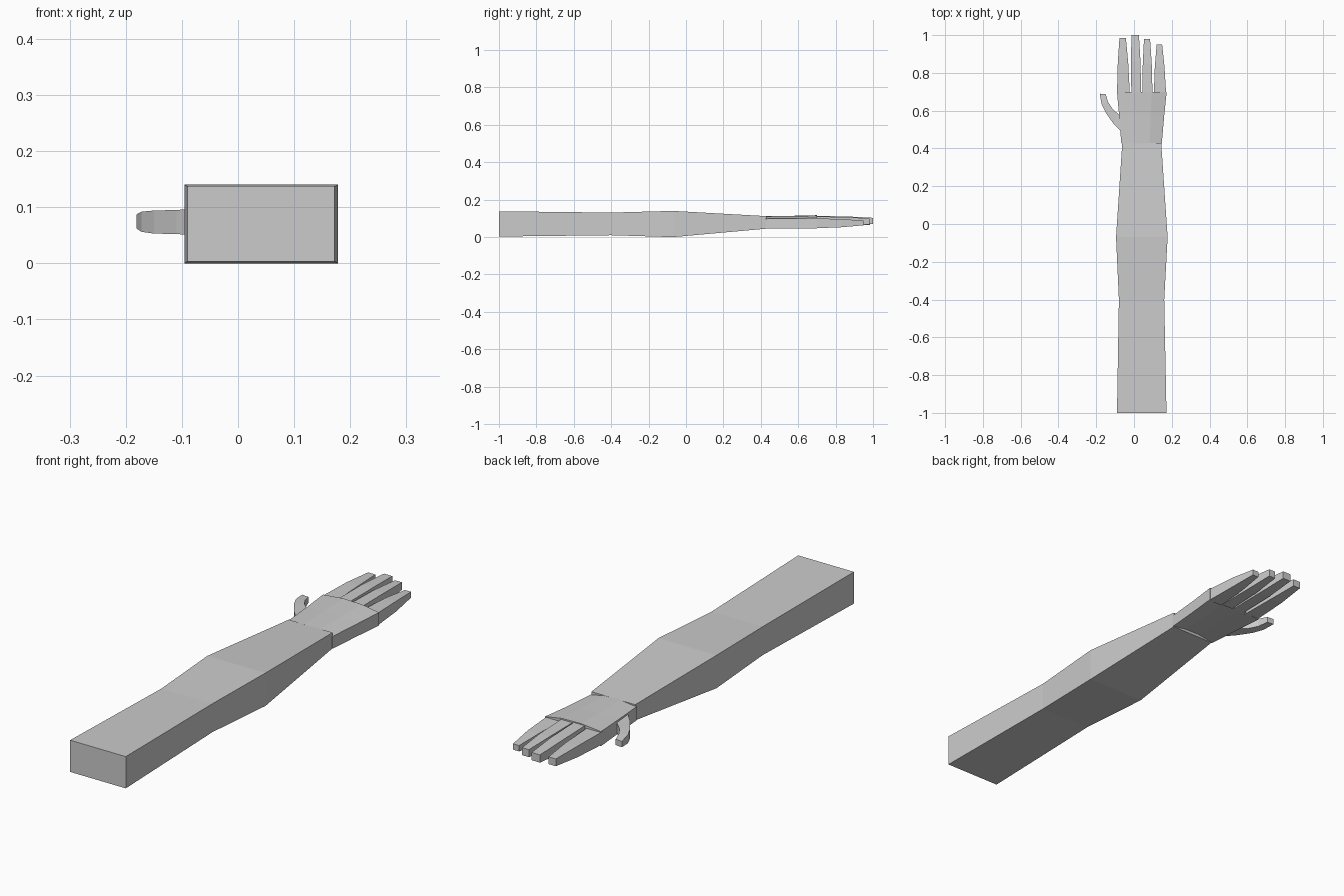
import bpy, bmesh

# Remove the default object
if "Cube" in bpy.data.objects:
    bpy.data.objects.remove(bpy.data.objects["Cube"], do_unlink=True)

grey = bpy.data.materials.new("plain_grey")
grey.use_nodes = True
colour = (0.6, 0.6, 0.6, 1)
grey.diffuse_color = colour
grey.node_tree.nodes["Principled BSDF"].inputs["Base Color"].default_value = colour


def loft(name, rings):
    """Bridge closed rings of equal point counts and cap both ends."""
    bm = bmesh.new()
    loops = [[bm.verts.new(p) for p in ring] for ring in rings]
    n = len(loops[0])
    for a, b in zip(loops, loops[1:]):
        for i in range(n):
            j = (i + 1) % n
            bm.faces.new((a[i], a[j], b[j], b[i]))
    bm.faces.new(loops[0])
    bm.faces.new(loops[-1])
    bmesh.ops.recalc_face_normals(bm, faces=bm.faces[:])
    mesh = bpy.data.meshes.new(name)
    bm.to_mesh(mesh)
    bm.free()
    mesh.materials.append(grey)
    obj = bpy.data.objects.new(name, mesh)
    bpy.context.collection.objects.link(obj)


def box_ring(y, x0, x1, z0, z1):
    return [(x0, y, z0), (x1, y, z0), (x1, y, z1), (x0, y, z1)]


# Boxy arm: y, left and right x, bottom and top z
loft("arm", [box_ring(*s) for s in (
    (-1.0, -0.09, 0.172, 0.003, 0.138),
    (-0.4, -0.08, 0.16, 0.01, 0.131),
    (-0.07, -0.095, 0.178, 0.0, 0.14),
    (0.43, -0.062, 0.144, 0.045, 0.112))])


# Palm: arched cross-section, drooping towards both edges
def palm_ring(y, x0, x1, lift):
    across = (0, 0.36, 0.7, 1)
    bottom, top = (0.046, 0.057, 0.056, 0.046), (0.104, 0.113, 0.111, 0.098)
    xs = [x0 + (x1 - x0) * t for t in across]
    return ([(x, y, z) for x, z in zip(xs, bottom)] +
            [(x, y, z + lift) for x, z in zip(xs[::-1], top[::-1])])


loft("palm", [palm_ring(0.425, -0.067, 0.147, 0),
              palm_ring(0.575, -0.079, 0.16, 0.001),
              palm_ring(0.70, -0.09, 0.173, 0.004)])

# Fingers: base x range, tip x range, tip y, base z range, tip z range
fingers = {
    "index_finger": (-0.09, -0.022, -0.077, -0.043, 0.985, 0.05, 0.104, 0.066, 0.097),
    "middle_finger": (-0.014, 0.038, -0.013, 0.026, 1.0, 0.054, 0.113, 0.07, 0.103),
    "ring_finger": (0.045, 0.098, 0.053, 0.085, 0.98, 0.053, 0.11, 0.068, 0.1),
    "little_finger": (0.105, 0.17, 0.12, 0.149, 0.95, 0.047, 0.1, 0.063, 0.088),
}
for name, (a0, a1, b0, b1, tip, low, high, tip_low, tip_high) in fingers.items():
    rings = []
    # The top and bottom bow slightly before the fingertip
    for t, bow in ((0, 0), (0.55, 0.003), (1, 0)):
        def mix(a, b):
            return a + (b - a) * t
        rings.append(box_ring(mix(0.69, tip), mix(a0, b0) - bow, mix(a1, b1) + bow,
                              mix(low, tip_low) - bow, mix(high, tip_high) + bow))
    loft(name, rings)

# Curved thumb: outer xy, inner xy, bottom and top z
loft("thumb", [[(ox, oy, z0), (ix, iy, z0), (ix, iy, z1), (ox, oy, z1)]
               for ox, oy, ix, iy, z0, z1 in (
    (-0.06, 0.48, -0.06, 0.565, 0.05, 0.098),
    (-0.11, 0.533, -0.082, 0.58, 0.052, 0.095),
    (-0.15, 0.59, -0.115, 0.612, 0.053, 0.094),
    (-0.172, 0.635, -0.137, 0.645, 0.056, 0.092),
    (-0.181, 0.69, -0.15, 0.687, 0.062, 0.087))])
